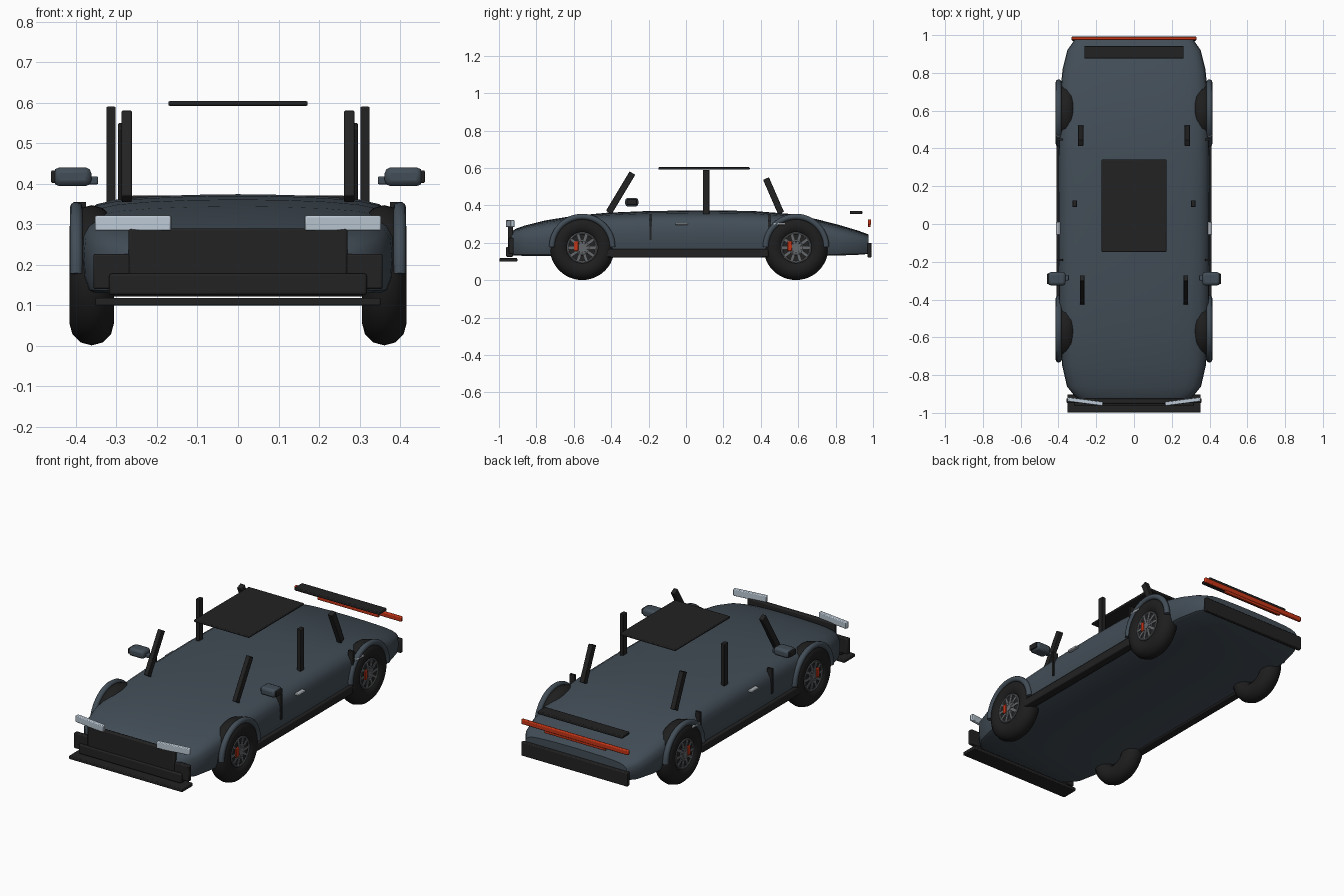
import bpy, bmesh, math
from mathutils import Vector

cube = bpy.data.objects.get("Cube")
if cube:
    bpy.data.objects.remove(cube)


def material(name, r, g, b):
    m = bpy.data.materials.new(name)
    m.use_nodes = True
    m.diffuse_color = (r, g, b, 1)
    m.node_tree.nodes["Principled BSDF"].inputs["Base Color"].default_value = (r, g, b, 1)
    return m


PAINT = material("slate_paint", 0.055, 0.075, 0.095)
TRIM = material("black_trim", 0.016, 0.016, 0.016)
RUBBER = material("tyre_rubber", 0.013, 0.013, 0.013)
METAL = material("rim_grey", 0.13, 0.14, 0.15)
SILVER = material("handle_silver", 0.4, 0.43, 0.46)
LAMP = material("headlight_glass", 0.5, 0.58, 0.66)
RED = material("signal_red", 0.55, 0.035, 0.008)


def finish(ob, name, mat, smooth=True):
    ob.name = name
    ob.data.materials.clear()
    ob.data.materials.append(mat)
    if smooth:
        bpy.ops.object.select_all(action='DESELECT')
        ob.select_set(True)
        bpy.context.view_layer.objects.active = ob
        bpy.ops.object.shade_smooth_by_angle(angle=math.radians(35))
    return ob


def box(name, mat, lo, hi, bevel=0.004, rot=(0, 0, 0)):
    """Rounded box between two corners, turned about its centre."""
    lo, hi = Vector(lo), Vector(hi)
    bpy.ops.mesh.primitive_cube_add(size=1, location=(lo + hi) / 2, rotation=rot)
    ob = bpy.context.object
    ob.scale = hi - lo
    bpy.ops.object.transform_apply(location=False, rotation=False, scale=True)
    if bevel:
        mod = ob.modifiers.new("Bevel", 'BEVEL')
        mod.width, mod.segments = bevel, 2
    return finish(ob, name, mat)


def pair(name, mat, lo, hi, bevel=0.004, rot=(0, 0, 0)):
    """The same box on both sides; lo and hi describe the left one."""
    box("left_" + name, mat, lo, hi, bevel, rot)
    box("right_" + name, mat, (-hi[0], lo[1], lo[2]), (-lo[0], hi[1], hi[2]),
        bevel, (rot[0], -rot[1], -rot[2]))


def disc(name, mat, x, y, z, radius, depth, sides=32):
    bpy.ops.mesh.primitive_cylinder_add(vertices=sides, radius=radius, depth=depth,
                                        location=(x, y, z), rotation=(0, math.pi / 2, 0))
    return finish(bpy.context.object, name, mat)


def ring(name, mat, x, y, z, major, minor, sides=12):
    bpy.ops.mesh.primitive_torus_add(major_radius=major, minor_radius=minor, major_segments=48,
                                     minor_segments=sides, location=(x, y, z),
                                     rotation=(0, math.pi / 2, 0))
    return finish(bpy.context.object, name, mat)


# Body shell: lofted from stations of (y, half width, bottom, top)
stations = [(-0.94, 0.275, 0.135, 0.255), (-0.91, 0.315, 0.132, 0.275), (-0.86, 0.355, 0.13, 0.293),
            (-0.75, 0.38, 0.13, 0.32), (-0.6, 0.392, 0.13, 0.344), (-0.42, 0.397, 0.13, 0.361),
            (-0.2, 0.4, 0.13, 0.37), (0.1, 0.4, 0.13, 0.374), (0.36, 0.399, 0.13, 0.37),
            (0.55, 0.396, 0.13, 0.355), (0.7, 0.39, 0.13, 0.326), (0.82, 0.378, 0.132, 0.295),
            (0.92, 0.353, 0.136, 0.265), (0.975, 0.315, 0.14, 0.245)]
section = [(0, 1), (0.3, 0.993), (0.55, 0.975), (0.75, 0.945), (0.87, 0.9), (0.95, 0.82),
           (0.99, 0.7), (1, 0.5), (0.99, 0.2), (0.96, 0.04), (0.92, 0)]
outline = section + [(-u, v) for u, v in reversed(section[1:])]
bm = bmesh.new()
loops = [[bm.verts.new((u * w, y, b + v * (t - b))) for u, v in outline]
         for y, w, b, t in stations]
n = len(outline)
for a, b in zip(loops, loops[1:]):
    for i in range(n):
        bm.faces.new((a[i], a[(i + 1) % n], b[(i + 1) % n], b[i]))
bm.faces.new(loops[0])
bm.faces.new(loops[-1])
bmesh.ops.recalc_face_normals(bm, faces=bm.faces)
mesh = bpy.data.meshes.new("body_shell")
bm.to_mesh(mesh)
bm.free()
body = bpy.data.objects.new("body_shell", mesh)
bpy.context.collection.objects.link(body)
finish(body, "body_shell", PAINT)


def arch(name, x, y, z):
    """Half ring of tube over a wheel."""
    curve = bpy.data.curves.new(name, 'CURVE')
    curve.dimensions = '3D'
    curve.bevel_depth, curve.bevel_resolution, curve.use_fill_caps = 0.016, 3, True
    path = curve.splines.new('POLY')
    steps = 24
    path.points.add(steps)
    for i, p in enumerate(path.points):
        a = math.pi * i / steps
        p.co = (x, y + 0.162 * math.cos(a), z + 0.162 * math.sin(a), 1)
    path.use_smooth = True
    ob = bpy.data.objects.new(name, curve)
    bpy.context.collection.objects.link(ob)
    finish(ob, name, PAINT, smooth=False)


# Wheels with rims, spokes, calipers and arches
hub_z = 0.174
for side, s in (("left", 1), ("right", -1)):
    for end, y in (("front", -0.555), ("rear", 0.588)):
        tag = side + "_" + end + "_"
        ring(tag + "tyre", RUBBER, s * 0.361, y, hub_z, 0.118, 0.055)
        disc(tag + "brake_disc", TRIM, s * 0.38, y, hub_z, 0.084, 0.044)
        ring(tag + "rim", METAL, s * 0.401, y, hub_z, 0.077, 0.006, 8)
        ring(tag + "inner_rim", METAL, s * 0.4, y, hub_z, 0.036, 0.006, 8)
        disc(tag + "hub", METAL, s * 0.398, y, hub_z, 0.017, 0.02, 16)
        for k in range(10):
            a = math.tau * k / 10
            cy, cz = y + 0.044 * math.cos(a), hub_z + 0.044 * math.sin(a)
            box(tag + "spoke", METAL, (s * 0.402 - 0.003, cy - 0.032, cz - 0.006),
                (s * 0.402 + 0.003, cy + 0.032, cz + 0.006), 0, (a, 0, 0))
        box(tag + "caliper", RED, (s * 0.4 - 0.01, y - 0.045, hub_z - 0.018),
            (s * 0.4 + 0.01, y - 0.021, hub_z + 0.034), 0.003)
        arch(tag + "arch", s * 0.399, y, 0.178)

# Pillars and roof panel
tilt = math.atan2(0.12, 0.2)
pair("front_pillar", TRIM, (0.262, -0.367, 0.345), (0.287, -0.332, 0.59), 0.003, (-tilt, 0, 0))
pair("middle_pillar", TRIM, (0.302, 0.09, 0.34), (0.325, 0.125, 0.59), 0.003)
pair("rear_pillar", TRIM, (0.268, 0.451, 0.35), (0.296, 0.485, 0.552), 0.003, (0.41, 0, 0))
box("roof_panel", TRIM, (-0.172, -0.148, 0.592), (0.172, 0.341, 0.604))

# Side details
pair("sill", TRIM, (0.36, -0.43, 0.122), (0.41, 0.44, 0.168), 0.006)
for end, y in (("front", -0.19), ("rear", 0.447)):
    pair(end + "_door_gap", TRIM, (0.375, y - 0.006, 0.215), (0.405, y + 0.006, 0.355), 0)
for end, y in (("front", -0.023), ("rear", 0.497)):
    pair(end + "_door_handle", SILVER, (0.39, y - 0.034, 0.296), (0.414, y + 0.034, 0.307), 0.003)
pair("mirror_arm", PAINT, (0.345, -0.3, 0.398), (0.39, -0.27, 0.418), 0.004)
pair("mirror_shell", PAINT, (0.362, -0.325, 0.394), (0.455, -0.255, 0.44), 0.014)
pair("mirror_cap", TRIM, (0.445, -0.318, 0.402), (0.461, -0.263, 0.433), 0.003)

# Nose
box("grille", TRIM, (-0.27, -0.952, 0.125), (0.27, -0.925, 0.29), 0.006)
box("front_bumper", TRIM, (-0.318, -0.962, 0.125), (0.318, -0.925, 0.178), 0.006)
pair("bumper_corner", TRIM, (0.26, -0.948, 0.14), (0.357, -0.922, 0.227), 0.005)
box("splitter", TRIM, (-0.352, -0.998, 0.099), (0.352, -0.902, 0.118), 0.004)
pair("headlight", LAMP, (0.164, -0.951, 0.284), (0.353, -0.929, 0.321), 0.004, (0, 0, 0.13))

# Tail
box("rear_light_bar", RED, (-0.332, 0.973, 0.297), (0.332, 0.99, 0.325), 0.005)
box("rear_light_strip", RED, (-0.19, 0.973, 0.284), (0.19, 0.987, 0.302), 0.003)
box("rear_bumper", TRIM, (-0.33, 0.97, 0.122), (0.33, 0.993, 0.2), 0.005)
box("rear_spoiler", TRIM, (-0.263, 0.876, 0.354), (0.263, 0.943, 0.371), 0.004)
